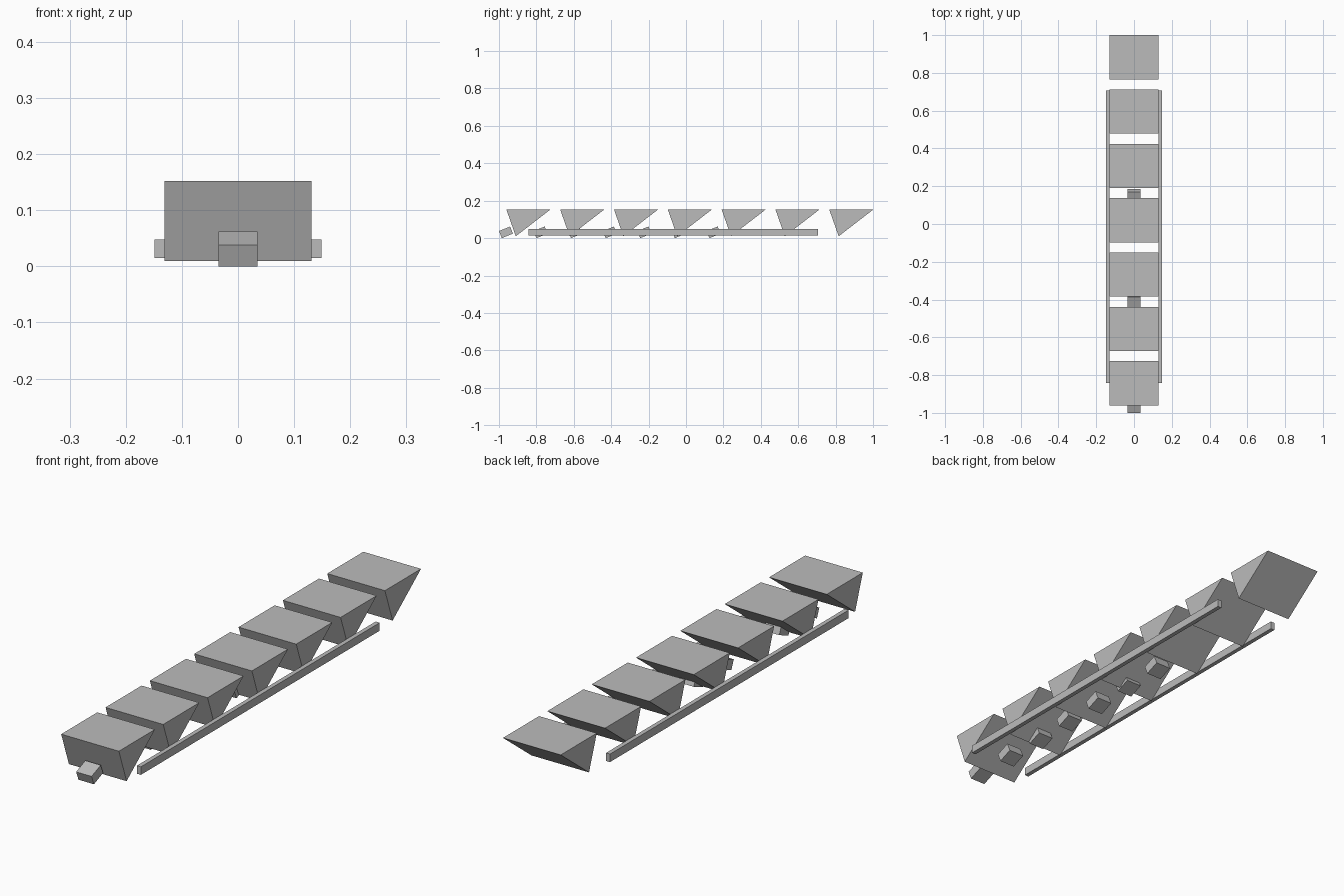
import bpy
import bmesh
from math import radians, sin, cos

cube = bpy.data.objects.get("Cube")
if cube:
    bpy.data.objects.remove(cube, do_unlink=True)

grey = bpy.data.materials.new("plain grey")
grey.use_nodes = True
colour = (0.5, 0.5, 0.5, 1)
grey.diffuse_color = colour
grey.node_tree.nodes["Principled BSDF"].inputs["Base Color"].default_value = colour


def prism(name, profile, x0, x1):
    """Extrude a (y, z) side profile from x0 to x1."""
    bm = bmesh.new()
    face = bm.faces.new([bm.verts.new((x0, y, z)) for y, z in profile])
    new = bmesh.ops.extrude_face_region(bm, geom=[face])["geom"]
    verts = [v for v in new if isinstance(v, bmesh.types.BMVert)]
    bmesh.ops.translate(bm, verts=verts, vec=(x1 - x0, 0, 0))
    bmesh.ops.recalc_face_normals(bm, faces=bm.faces)
    mesh = bpy.data.meshes.new(name)
    bm.to_mesh(mesh)
    bm.free()
    mesh.materials.append(grey)
    obj = bpy.data.objects.new(name, mesh)
    bpy.context.collection.objects.link(obj)
    return obj


COUNT = 7

# Wedge-shaped treads
for i in range(COUNT):
    y = -0.96 + i * 0.2877
    prism(f"tread_{i + 1}", [(y, 0.152), (y + 0.05, 0.01), (y + 0.234, 0.152)],
          -0.131, 0.131)

# Small tilted blocks along the underside
tilt, length, height = radians(22), 0.064, 0.041
ly, lz = length * cos(tilt), length * sin(tilt)
hy, hz = height * sin(tilt), height * cos(tilt)
for i in range(COUNT):
    y = -1 + i * 0.185
    prism(f"block_{i + 1}",
          [(y, hz), (y + hy, 0), (y + hy + ly, lz), (y + ly, hz + lz)],
          -0.035, 0.035)

# Side rails
for name, side in (("left_rail", 1), ("right_rail", -1)):
    prism(name, [(-0.843, 0.015), (0.706, 0.015), (0.706, 0.048), (-0.843, 0.048)],
          side * 0.131, side * 0.149)
